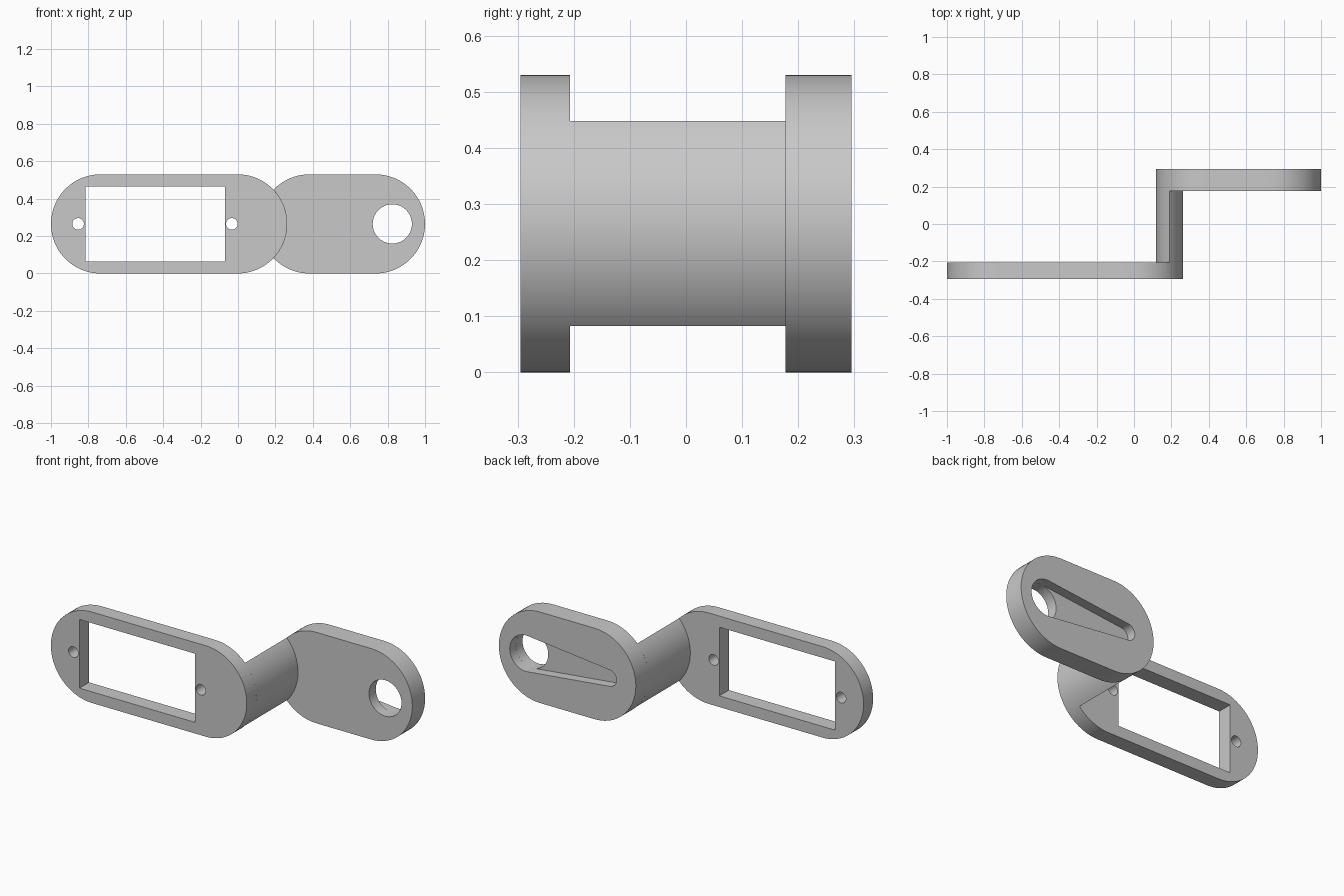
import bpy, bmesh
from math import pi, acos, radians, cos, sin

if "Cube" in bpy.data.objects:
    bpy.data.objects.remove(bpy.data.objects["Cube"], do_unlink=True)

grey = bpy.data.materials.new("matte grey")
grey.use_nodes = True
grey.diffuse_color = (0.58, 0.58, 0.58, 1)
grey.node_tree.nodes["Principled BSDF"].inputs["Base Color"].default_value = (0.58, 0.58, 0.58, 1)

R = 0.265                      # end radius and mid height
FRONT, FRONT_IN, BACK_IN, BACK = -0.295, -0.207, 0.177, 0.295
FRONT_END, BACK_END = -0.002, 0.382   # centres of the overlapping ends


def arc(x, r, start, end, steps=40):
    """Points of an arc in the xz plane, centred at mid height."""
    return [(x + r * cos(start + (end - start) * i / steps),
             R + r * sin(start + (end - start) * i / steps)) for i in range(steps + 1)]


def link(x1, r1, x2, r2):
    """Outline wrapped around two circles."""
    a = acos((r1 - r2) / (x2 - x1))
    return arc(x2, r2, -a, a) + arc(x1, r1, a, 2 * pi - a)


def prism(name, outline, y1, y2):
    """Extrude an xz outline from y1 to y2."""
    bm = bmesh.new()
    face = bm.faces.new([bm.verts.new((x, y1, z)) for x, z in outline])
    ext = bmesh.ops.extrude_face_region(bm, geom=[face])
    moved = [v for v in ext["geom"] if isinstance(v, bmesh.types.BMVert)]
    bmesh.ops.translate(bm, verts=moved, vec=(0, y2 - y1, 0))
    bmesh.ops.remove_doubles(bm, verts=bm.verts, dist=0.0001)
    bmesh.ops.recalc_face_normals(bm, faces=bm.faces)
    mesh = bpy.data.meshes.new(name)
    bm.to_mesh(mesh)
    bm.free()
    mesh.materials.append(grey)
    obj = bpy.data.objects.new(name, mesh)
    bpy.context.collection.objects.link(obj)
    return obj


def cut(target, cutters):
    """Subtract the cutters, bake the result and discard them."""
    for c in cutters:
        mod = target.modifiers.new("cut", 'BOOLEAN')
        mod.operation, mod.solver, mod.object = 'DIFFERENCE', 'EXACT', c
        c.hide_render = True
    bpy.context.view_layer.update()
    graph = bpy.context.evaluated_depsgraph_get()
    mesh = bpy.data.meshes.new_from_object(target.evaluated_get(graph))
    target.modifiers.clear()
    target.data = mesh
    for c in cutters:
        bpy.data.objects.remove(c, do_unlink=True)


# Front plate with a rectangular window and two screw holes
front_plate = prism("front_plate", link(-0.735, R, FRONT_END, R), FRONT, FRONT_IN)
window = [(-0.815, 0.065), (-0.07, 0.065), (-0.07, 0.465), (-0.815, 0.465)]
cut(front_plate, [prism("window_cutter", window, FRONT - 0.1, FRONT_IN + 0.1)] + [
    prism("screw_cutter", arc(x, 0.031, 0, 2 * pi), FRONT - 0.1, FRONT_IN + 0.1)
    for x in (-0.855, -0.033)])

# Back plate with a round hole and a tapered recess in its rear face
back_plate = prism("back_plate", link(BACK_END, R, 0.735, R), BACK_IN, BACK)
cut(back_plate, [
    prism("hole_cutter", arc(0.825, 0.105, 0, 2 * pi), BACK_IN - 0.1, BACK + 0.1),
    prism("recess_cutter", link(0.29, 0.048, 0.825, 0.105), BACK - 0.055, BACK + 0.05)])

# Lens-shaped bridge where the two plate ends overlap
half = acos((BACK_END - FRONT_END) / 2 / R)
bridge = prism("bridge", arc(FRONT_END, R, -half, half)
               + arc(BACK_END, R, pi - half, pi + half), FRONT_IN, BACK_IN)

# Smooth curved walls, crisp edges
for obj in bpy.context.selected_objects:
    obj.select_set(False)
for obj in (front_plate, back_plate, bridge):
    obj.select_set(True)
    bpy.context.view_layer.objects.active = obj
bpy.ops.object.shade_smooth_by_angle(angle=radians(30))
